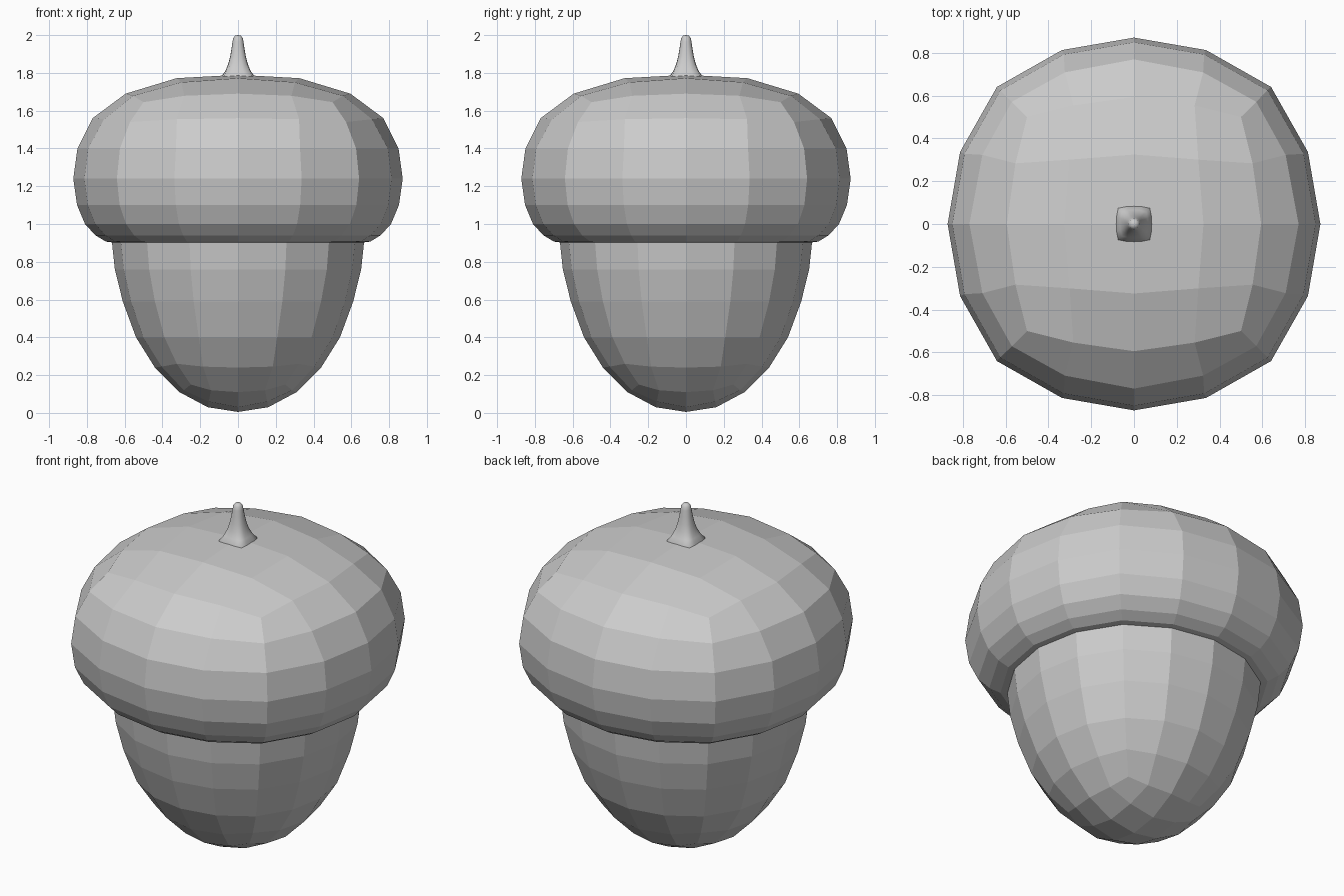
import bpy, bmesh
from math import sin, cos, pi

if "Cube" in bpy.data.objects:
    bpy.data.objects.remove(bpy.data.objects["Cube"])


def ring(bm, r, z, bulge=0.0, dz=0.0, warp=0.0, n=16):
    """Ring of n points, pushed out and shifted in z toward its four corners."""
    out = []
    for k in range(n):
        a = 2 * pi * k / n
        w = sin(2 * a) ** 4
        a2 = a + warp * sin(4 * a)
        rr = r * (1 + bulge * w)
        out.append(bm.verts.new((rr * cos(a2), rr * sin(a2), z + dz * w)))
    return out


def bridge(bm, a, b):
    n = len(a)
    for k in range(n):
        bm.faces.new((a[k], a[(k + 1) % n], b[(k + 1) % n], b[k]))


def grid_cap(bm, outer, pole_z, inner):
    """Close a 16-sided ring with a 4 x 4 quad grid."""
    c = bm.verts.new((0, 0, pole_z))
    m = ring(bm, *inner, n=8)
    for j in range(4):
        i, k = 2 * j, 4 * j
        p, q, s = m[i], m[i + 1], m[(i + 2) % 8]
        o = [outer[(k + t) % 16] for t in range(5)]
        bm.faces.new((c, p, q, s))
        bm.faces.new((p, o[0], o[1], q))
        bm.faces.new((q, o[1], o[2], o[3]))
        bm.faces.new((q, o[3], o[4], s))


def finish(bm, name, smooth=False):
    bmesh.ops.recalc_face_normals(bm, faces=bm.faces)
    for f in bm.faces:
        f.smooth = smooth
    me = bpy.data.meshes.new(name)
    bm.to_mesh(me)
    bm.free()
    ob = bpy.data.objects.new(name, me)
    bpy.context.collection.objects.link(ob)


def body(name, rings, pole_z, inner):
    bm = bmesh.new()
    rs = [ring(bm, *p) for p in rings]
    for a, b in zip(rs, rs[1:]):
        bridge(bm, a, b)
    grid_cap(bm, rs[0], pole_z, inner)
    finish(bm, name)


# Nut: radius, height, corner bulge, corner height shift, angle warp
body("nut", [
    (0.31, 0.11, 0.14, 0.04, 0.07), (0.44, 0.24, 0.04, 0.02, 0.035),
    (0.54, 0.40, 0.02), (0.61, 0.59, 0.02), (0.652, 0.76, 0.02),
    (0.667, 0.90, 0.02), (0.667, 0.93, 0.02)],
    0.005, (0.16, 0.03, 0.37, 0.03))

# Cap, from crown to the tucked-in rim
body("cap", [
    (0.595, 1.69, 0.19, -0.045, 0.08), (0.77, 1.56, 0.05, -0.02, 0.035),
    (0.85, 1.40, 0.04), (0.872, 1.24, 0.04), (0.852, 1.10, 0.04),
    (0.81, 1.00, 0.035), (0.755, 0.94, 0.03), (0.70, 0.907, 0.025),
    (0.66, 0.902, 0.02)],
    1.79, (0.325, 1.772, 0.31, -0.022))

# Stem: rounded square base flowing into a round tip
bm = bmesh.new()
rs = [ring(bm, *p) for p in [
    (0.085, 1.765, 0.25), (0.083, 1.787, 0.25), (0.066, 1.812, 0.2),
    (0.051, 1.85, 0.12), (0.041, 1.89, 0.08), (0.034, 1.93, 0.05),
    (0.029, 1.965, 0.0), (0.025, 1.985, 0.0), (0.015, 1.997, 0.0)]]
for a, b in zip(rs, rs[1:]):
    bridge(bm, a, b)
tip = bm.verts.new((0, 0, 2.0))
for k in range(16):
    bm.faces.new((rs[-1][k], rs[-1][(k + 1) % 16], tip))
finish(bm, "stem", smooth=True)
